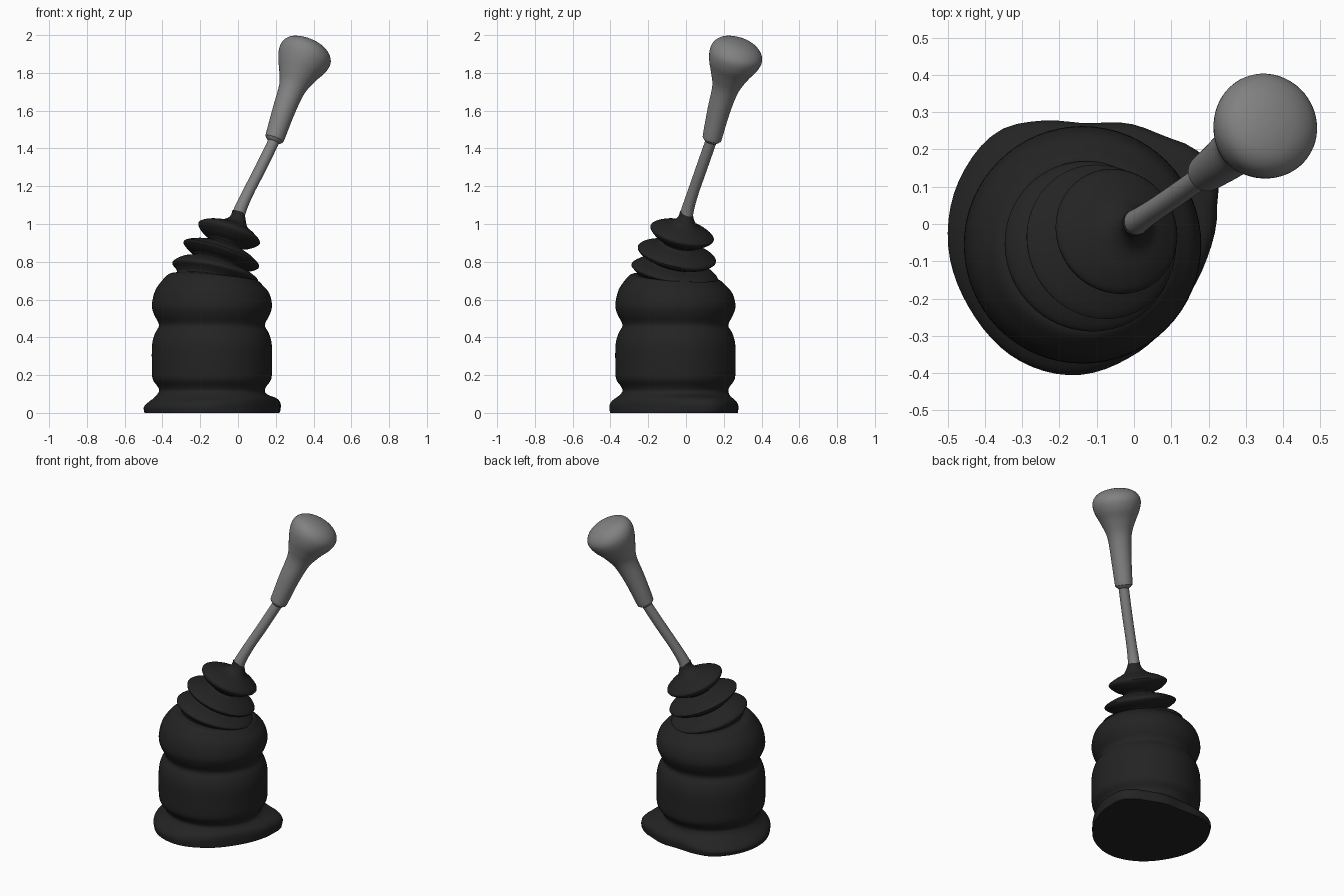
import bpy, bmesh, math
from mathutils import Vector

if "Cube" in bpy.data.objects:
    bpy.data.objects.remove(bpy.data.objects["Cube"])

SIDES = 64


def material(name, v):
    m = bpy.data.materials.new(name)
    m.diffuse_color = (v, v, v, 1)
    m.use_nodes = True
    m.node_tree.nodes["Principled BSDF"].inputs["Base Color"].default_value = m.diffuse_color
    return m


def spline(rows, steps):
    """Smooth Catmull-Rom interpolation through rows of ring values."""
    out = []
    for i in range(len(rows) - 1):
        a, b, c, d = rows[max(i - 1, 0)], rows[i], rows[i + 1], rows[min(i + 2, len(rows) - 1)]
        for s in range(steps):
            t = s / steps
            out.append([0.5 * (2 * q + (r - p) * t + (2 * p - 5 * q + 4 * r - u) * t * t
                               + (3 * q - p - 3 * r + u) * t ** 3)
                        for p, q, r, u in zip(a, b, c, d)])
    out.append(list(rows[-1]))
    return out


def loft(name, rows, mat, steps=4, outline=None):
    """Rows: x, y, z, radius, tilt x, tilt y, blend towards the outline."""
    bm = bmesh.new()
    rings = []
    for x, y, z, r, sx, sy, w in spline(rows, steps):
        q = Vector((0, 0, 1)).rotation_difference(Vector((sx, sy, 1)))
        ring = []
        for k in range(SIDES):
            a = 2 * math.pi * k / SIDES
            rad = r + (outline(a) - r) * w if outline else r
            p = Vector((x, y, z)) + q @ Vector((rad * math.cos(a), rad * math.sin(a), 0))
            p.z = max(p.z, 0)
            ring.append(bm.verts.new(p))
        rings.append(ring)
    for lo, hi in zip(rings, rings[1:]):
        for k in range(SIDES):
            j = (k + 1) % SIDES
            bm.faces.new((lo[k], lo[j], hi[j], hi[k]))
    bm.faces.new(rings[0])
    bm.faces.new(rings[-1])
    bmesh.ops.recalc_face_normals(bm, faces=bm.faces)
    me = bpy.data.meshes.new(name)
    bm.to_mesh(me)
    bm.free()
    me.materials.append(mat)
    ob = bpy.data.objects.new(name, me)
    bpy.context.collection.objects.link(ob)
    bpy.ops.object.select_all(action='DESELECT')
    ob.select_set(True)
    bpy.context.view_layer.objects.active = ob
    bpy.ops.object.shade_smooth_by_angle(angle=math.radians(50))
    return ob


rubber = material("black rubber", 0.017)
grey = material("grey", 0.22)

# Uneven outline of the boot's bottom flange, as a radius per angle
CX, CY = -0.14, -0.06
flange_pts = [(.222, .05), (.217, .14), (.163, .2), (.08, .235), (-.01, .268), (-.13, .27),
              (-.252, .276), (-.36, .25), (-.453, .147), (-.499, -.04), (-.44, -.228),
              (-.306, -.367), (-.158, -.405), (-.01, -.357), (.123, -.228), (.19, -.107)]
polar = sorted((math.atan2(y - CY, x - CX) % math.tau, math.hypot(x - CX, y - CY))
               for x, y in flange_pts)
polar = [(a - math.tau, r) for a, r in polar] + polar + [(a + math.tau, r) for a, r in polar]


def flange(a):
    for i in range(1, len(polar) - 2):
        (a0, r0), (a1, r1) = polar[i], polar[i + 1]
        if a0 <= a <= a1:
            t = (a - a0) / (a1 - a0)
            p, u = polar[i - 1][1], polar[i + 2][1]
            return 0.5 * (2 * r0 + (r1 - p) * t + (2 * p - 5 * r0 + 4 * r1 - u) * t * t
                          + (3 * r0 - p - 3 * r1 + u) * t ** 3)


# Rubber boot: flange, bulging body, then three tilted folds and a collar
boot = [(CX, CY, 0, .3, 0, 0, .93), (CX, CY, .015, .3, .0, 0, .99), (CX, CY, .04, .3, -.03, 0, 1),
        (CX, CY, .065, .29, -.04, 0, .75), (CX, CY, .09, .285, -.02, 0, .2)]
for z, r in [(.115, .28), (.14, .288), (.18, .314), (.25, .318), (.36, .317), (.42, .302),
             (.465, .28), (.52, .306), (.57, .318)]:
    boot.append((-.138, -.056, z, r, 0, 0, 0))
boot += [(-.137, -.057, .64, .302, .02, .02, 0), (-.135, -.06, .69, .265, .05, .04, 0),
         (-.13, -.06, .717, .235, .08, .06, 0), (-.125, -.06, .718, .2, .13, .1, 0)]
# folds: top, edge and underside of each tilted disc
boot += [(-.12, -.06, .727, .215, .2, .16, 0), (-.12, -.06, .748, .232, .22, .18, 0),
         (-.11, -.055, .775, .195, .27, .19, 0), (-.1, -.052, .795, .14, .32, .2, 0),
         (-.095, -.05, .813, .18, .34, .2, 0), (-.0875, -.048, .841, .211, .34, .2, 0),
         (-.075, -.04, .868, .16, .34, .21, 0), (-.065, -.035, .892, .09, .34, .22, 0),
         (-.06, -.03, .917, .135, .34, .23, 0), (-.047, -.02, .952, .172, .34, .235, 0),
         (-.035, -.013, .981, .13, .34, .235, 0), (-.015, -.005, 1.0, .07, .34, .235, 0),
         (0, 0, 1.03, .043, .3, .2, 0), (.003, .003, 1.063, .034, .3, .2, 0)]
loft("rubber_boot", boot, rubber, outline=flange)

# Bent lever shaft
shaft = [(0, 0, 1.0, .036, .3, .15), (.006, .005, 1.06, .034, .36, .2), (.05, .035, 1.16, .03, .45, .3),
         (.122, .084, 1.3, .03, .47, .32), (.2, .14, 1.46, .03, .42, .3)]
loft("lever_shaft", [s + (0,) for s in shaft], grey)

# Tapered grip swelling into a rounded knob
grip = [(.187, .132, 1.435, .032), (.191, .136, 1.448, .047), (.198, .141, 1.467, .052),
        (.242, .173, 1.6, .06), (.285, .208, 1.715, .071), (.314, .23, 1.785, .1),
        (.338, .25, 1.84, .13), (.354, .264, 1.89, .142), (.36, .268, 1.932, .128),
        (.361, .268, 1.963, .093), (.361, .268, 1.979, .045), (.361, .268, 1.983, .004)]
loft("grip_knob", [g + ((.38, .27) if g[2] < 1.75 else (.3, .22)) + (0,) for g in grip], grey)
